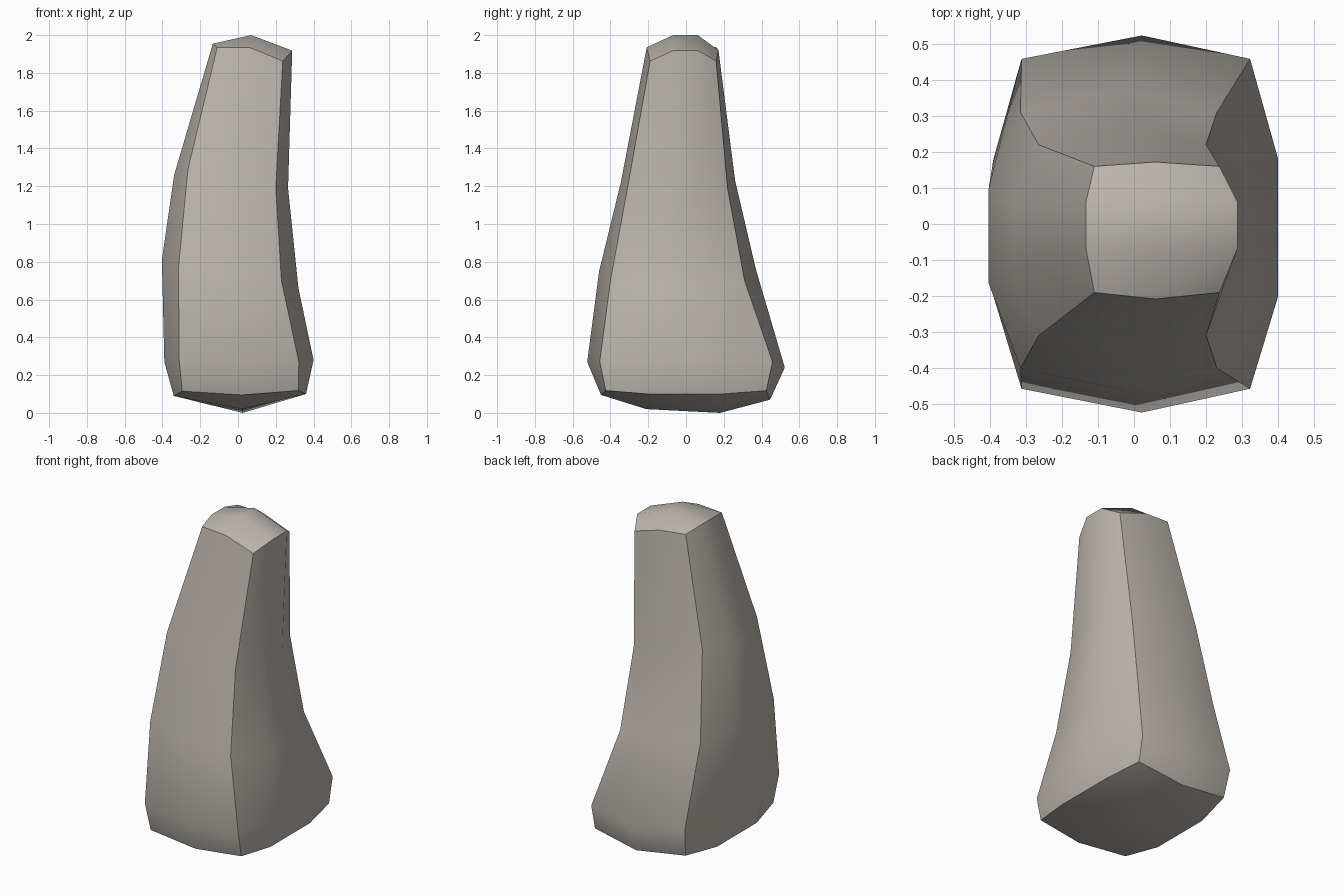
import bpy, bmesh

if "Cube" in bpy.data.objects:
    bpy.data.objects.remove(bpy.data.objects["Cube"])

# Cross-section at each height:
# corner x (left, right), corner y (front, back), corner z (left, right),
# side x (left, right), side y (front, back), side z (left, right),
# mid x, mid y (front, back), mid z (front, back)
LEVELS = [
    (-.295, .32, -.425, .425, .115, .118, -.34, .36, -.20, .185, .09, .10, .025, -.45, .445, .095, .07),
    (-.312, .322, -.457, .458, .285, .27, -.39, .40, -.20, .18, .27, .28, .022, -.523, .523, .27, .24),
    (-.315, .23, -.40, .31, .77, .70, -.403, .32, -.165, .10, .81, .66, -.03, -.46, .37, .75, .76),
    (-.265, .20, -.31, .22, 1.29, 1.19, -.338, .265, -.13, .05, 1.26, 1.19, -.02, -.345, .26, 1.22, 1.23),
    (-.11, .237, -.19, .16, 1.935, 1.863, -.133, .287, -.068, .062, 1.955, 1.918, .06, -.208, .172, 1.935, 1.92),
]


def ring(bm, level):
    xl, xr, yf, yb, zl, zr, sl, sr, s1, s2, szl, szr, mx, mf, mb, mzf, mzb = level
    pts = [(xl, yf, zl), (mx, mf, mzf), (xr, yf, zr), (sr, s1, szr), (sr, s2, szr),
           (xr, yb, zr), (mx, mb, mzb), (xl, yb, zl), (sl, s2, szl), (sl, s1, szl)]
    return [bm.verts.new(p) for p in pts]


def cap(bm, r, front, back):
    a, b = bm.verts.new(front), bm.verts.new(back)
    for f in ((r[0], r[1], a, r[9]), (r[1], r[2], r[3], a), (r[9], a, b, r[8]),
              (a, r[3], r[4], b), (r[8], b, r[6], r[7]), (b, r[4], r[5], r[6])):
        bm.faces.new(f)


bm = bmesh.new()
rings = [ring(bm, lv) for lv in LEVELS]

# Curved walls
for lo, hi in zip(rings, rings[1:]):
    for i in range(10):
        j = (i + 1) % 10
        bm.faces.new((lo[i], lo[j], hi[j], hi[i]))

# Domed top and bottom
cap(bm, rings[-1], (.07, -.068, 2.0), (.07, .062, 2.0))
cap(bm, rings[0], (.025, -.21, .02), (.025, .18, 0))
bmesh.ops.recalc_face_normals(bm, faces=bm.faces)

# Smooth patches, with crisp corner lines and rims
for f in bm.faces:
    f.smooth = True
corners = {r[i] for r in rings for i in (0, 2, 5, 7)}
rims = [set(rings[0]), set(rings[-1])]
for e in bm.edges:
    pair = set(e.verts)
    if pair <= corners or any(pair <= rim for rim in rims):
        e.smooth = False

mesh = bpy.data.meshes.new("standing_stone")
bm.to_mesh(mesh)
bm.free()
stone = bpy.data.materials.new("warm grey stone")
stone.diffuse_color = (.50, .46, .42, 1)
stone.use_nodes = True
stone.node_tree.nodes["Principled BSDF"].inputs["Base Color"].default_value = stone.diffuse_color
mesh.materials.append(stone)
obj = bpy.data.objects.new("standing_stone", mesh)
bpy.context.collection.objects.link(obj)
